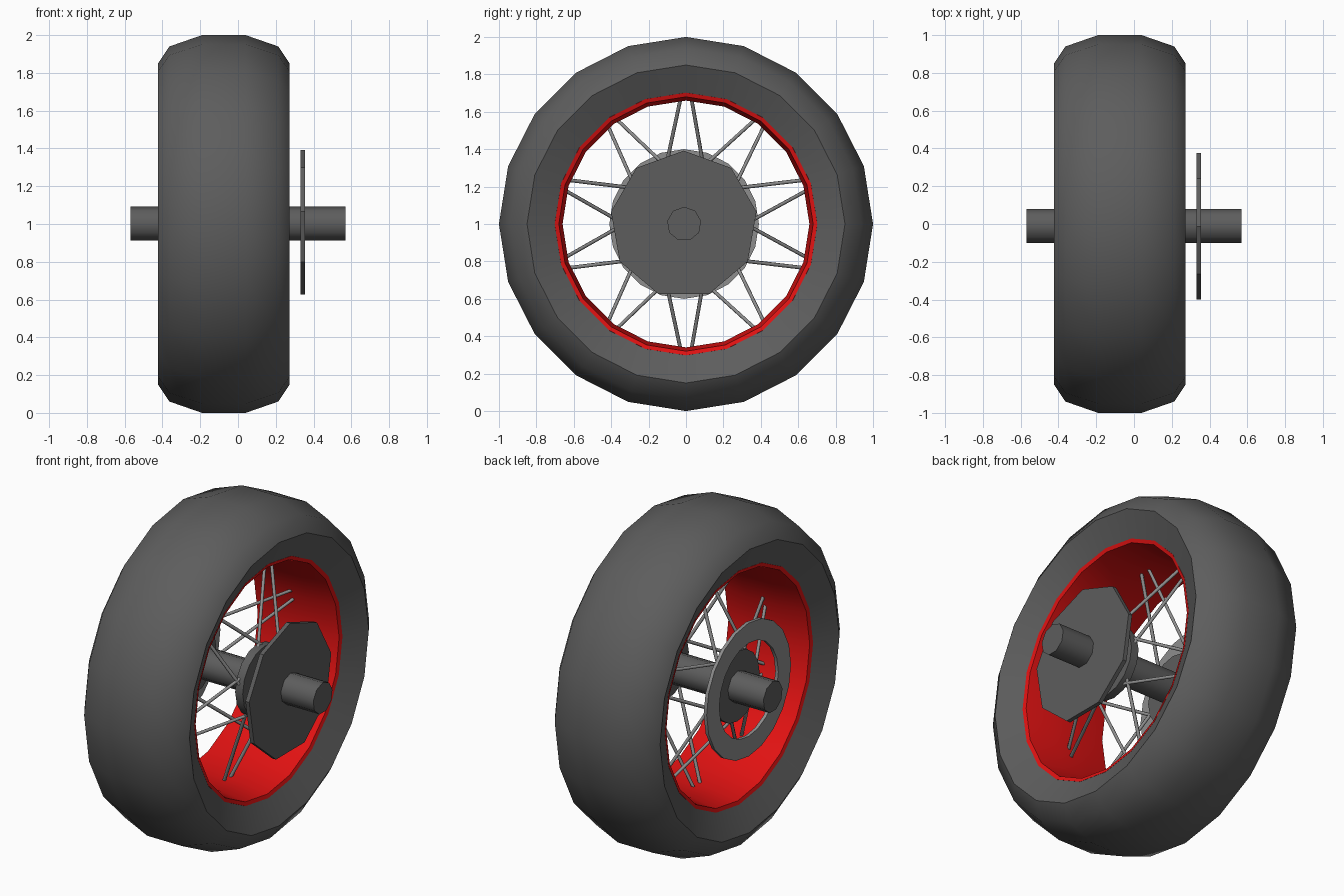
import bpy, bmesh, math
from mathutils import Vector

if "Cube" in bpy.data.objects:
    bpy.data.objects.remove(bpy.data.objects["Cube"])

MID = -0.075          # centre plane of the tyre
HUB = (-0.01, 1.0)    # y, z of the axle line


def material(name, rgb):
    m = bpy.data.materials.new(name)
    m.diffuse_color = (*rgb, 1)
    m.use_nodes = True
    m.node_tree.nodes["Principled BSDF"].inputs["Base Color"].default_value = m.diffuse_color
    return m


rubber = material("rubber", (0.11, 0.11, 0.11))
steel = material("steel", (0.27, 0.27, 0.27))
red = material("red_paint", (0.75, 0.006, 0.006))


def finish(bm, name, mat, smooth=None):
    bmesh.ops.recalc_face_normals(bm, faces=bm.faces)
    me = bpy.data.meshes.new(name)
    bm.to_mesh(me)
    bm.free()
    me.materials.append(mat)
    ob = bpy.data.objects.new(name, me)
    bpy.context.collection.objects.link(ob)
    if smooth:
        bpy.ops.object.select_all(action='DESELECT')
        bpy.context.view_layer.objects.active = ob
        ob.select_set(True)
        bpy.ops.object.shade_smooth_by_angle(angle=math.radians(smooth))
    return ob


def lathe(name, profile, sides, mat, centre=HUB, closed=True, smooth=None):
    """Turn an (x, radius) profile about the x axis, first vertex at the top."""
    bm = bmesh.new()
    rings = []
    for i in range(sides):
        a = math.pi / 2 + math.tau * i / sides
        rings.append([bm.verts.new((x, centre[0] + r * math.cos(a),
                                    centre[1] + r * math.sin(a)))
                      for x, r in profile])
    n = len(profile)
    for i in range(sides):
        p, q = rings[i], rings[(i + 1) % sides]
        for j in range(n if closed else n - 1):
            k = (j + 1) % n
            bm.faces.new((p[j], p[k], q[k], q[j]))
    if not closed:
        bm.faces.new([r[0] for r in rings])
        bm.faces.new([r[-1] for r in rings])
    return finish(bm, name, mat, smooth)


def disc(name, x0, x1, r, sides, mat, centre=HUB, smooth=None):
    return lathe(name, [(x0, r), (x1, r)], sides, mat, centre, False, smooth)


def mirrored(half):
    """Half profile (offset from the centre plane, radius) to full profile."""
    return ([(MID + x, r) for x, r in half]
            + [(MID - x, r) for x, r in reversed(half)])


# Tyre and rim
lathe("tyre", mirrored([(0.115, 1.0), (0.288, 0.94), (0.348, 0.85), (0.275, 0.70)]),
      20, rubber, (0, 1), smooth=40)
lathe("rim", mirrored([(0.277, 0.702), (0.27, 0.68), (0.11, 0.66)])
      + [(MID - 0.25, 0.71), (MID + 0.25, 0.71)], 20, red, (0, 1), smooth=40)

# Axle, hub flanges and sprocket
disc("axle", -0.57, 0.57, 0.092, 9, rubber, smooth=45)
for side, label in ((1, "right"), (-1, "left")):
    x = MID + side * 0.235
    disc("hub_flange_" + label, x - 0.025, x + 0.025, 0.21, 16, rubber, smooth=40)
disc("sprocket", 0.33, 0.355, 0.395, 9, rubber, (-0.012, 0.997))

# Brake ring
lathe("brake_ring", [(-0.41, 0.28), (-0.41, 0.4), (-0.39, 0.4), (-0.39, 0.28)],
      20, steel, smooth=40)

# Spokes: V pairs, alternating between the two flanges
bm = bmesh.new()
for i in range(10):
    base = 90 + 36 * i
    flange_x = MID + (-0.235 if i % 2 == 0 else 0.235)
    for s in (-1, 1):
        a, b = math.radians(base + 2.5 * s), math.radians(base + 45 * s)
        outer = Vector((MID, 0.67 * math.cos(a), 1 + 0.67 * math.sin(a)))
        inner = Vector((flange_x, HUB[0] + 0.19 * math.cos(b), HUB[1] + 0.19 * math.sin(b)))
        d = outer - inner
        mat = d.to_track_quat('Z', 'Y').to_matrix().to_4x4()
        mat.translation = (outer + inner) / 2
        bmesh.ops.create_cone(bm, cap_ends=True, segments=6, radius1=0.01,
                              radius2=0.01, depth=d.length, matrix=mat)
finish(bm, "spokes", steel, smooth=65)
